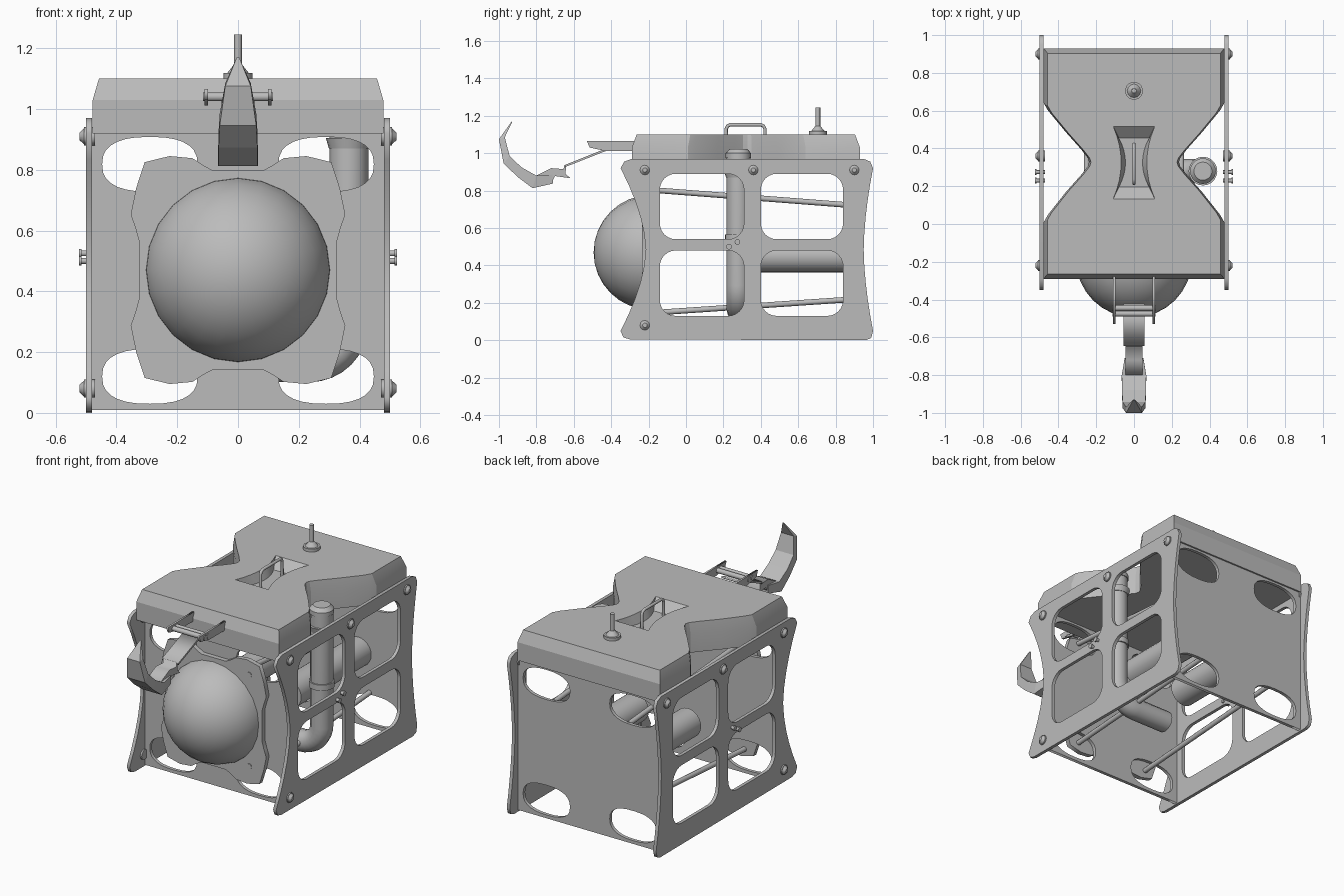
import bpy, bmesh, math
from mathutils import Matrix, Vector

if "Cube" in bpy.data.objects:
    bpy.data.objects.remove(bpy.data.objects["Cube"])

grey = bpy.data.materials.new("plain_grey")
grey.diffuse_color = (0.5, 0.5, 0.5, 1)
grey.use_nodes = True
grey.node_tree.nodes["Principled BSDF"].inputs["Base Color"].default_value = grey.diffuse_color


def finish(name, bm, smooth=None):
    bmesh.ops.remove_doubles(bm, verts=bm.verts, dist=1e-5)
    bmesh.ops.recalc_face_normals(bm, faces=bm.faces)
    me = bpy.data.meshes.new(name)
    bm.to_mesh(me)
    bm.free()
    me.materials.clear()
    me.materials.append(grey)
    ob = bpy.data.objects.new(name, me)
    bpy.context.collection.objects.link(ob)
    if smooth:
        bpy.ops.object.select_all(action='DESELECT')
        ob.select_set(True)
        bpy.context.view_layer.objects.active = ob
        bpy.ops.object.shade_smooth_by_angle(angle=math.radians(smooth))
    return ob


def from_curve(name, loops, matrix, dims='2D', extrude=0, bevel=0, cyclic=True, smooth=None):
    """Filled plate (2D) or round tube (3D) made from a curve and turned into mesh."""
    cu = bpy.data.curves.new("helper_curve", 'CURVE')
    cu.dimensions = dims
    if dims == '2D':
        cu.fill_mode = 'BOTH'
    cu.extrude, cu.bevel_depth, cu.bevel_resolution = extrude, bevel, 4
    cu.use_fill_caps = dims == '3D'
    for pts in loops:
        sp = cu.splines.new('POLY')
        sp.points.add(len(pts) - 1)
        for p, c in zip(sp.points, pts):
            p.co = (*c, 0, 1) if len(c) == 2 else (*c, 1)
        sp.use_cyclic_u = cyclic
    tmp = bpy.data.objects.new("helper", cu)
    bpy.context.collection.objects.link(tmp)
    me = bpy.data.meshes.new_from_object(tmp.evaluated_get(bpy.context.evaluated_depsgraph_get()))
    bpy.data.objects.remove(tmp)
    bm = bmesh.new()
    bm.from_mesh(me)
    bm.transform(matrix)
    return finish(name, bm, smooth)


def side_matrix(x):   # local (u, v) -> world (y, z)
    return Matrix(((0, 0, 1, x), (1, 0, 0, 0), (0, 1, 0, 0), (0, 0, 0, 1)))


def front_matrix(y):  # local (u, v) -> world (x, z)
    return Matrix(((1, 0, 0, 0), (0, 0, -1, y), (0, 1, 0, 0), (0, 0, 0, 1)))


def cyl(name, a, b, r1, r2=None, n=20):
    a, b = Vector(a), Vector(b)
    bm = bmesh.new()
    bmesh.ops.create_cone(bm, cap_ends=True, segments=n, radius1=r1,
                          radius2=r1 if r2 is None else r2, depth=(b - a).length)
    rot = Vector((0, 0, 1)).rotation_difference(b - a).to_matrix().to_4x4()
    bm.transform(Matrix.Translation((a + b) / 2) @ rot)
    return finish(name, bm, 40)


def loft(name, rings, smooth=None):
    bm = bmesh.new()
    vs = [[bm.verts.new(p) for p in r] for r in rings]
    n = len(vs[0])
    for a, b in zip(vs, vs[1:]):
        for i in range(n):
            bm.faces.new((a[i], a[(i + 1) % n], b[(i + 1) % n], b[i]))
    bm.faces.new(vs[0])
    bm.faces.new(vs[-1])
    return finish(name, bm, smooth)


def round_rect(x0, x1, y0, y1, r):
    pts = []
    for k, (cx, cy) in enumerate(((x1 - r, y1 - r), (x0 + r, y1 - r), (x0 + r, y0 + r), (x1 - r, y0 + r))):
        for i in range(7):
            t = math.radians(90 * k + 15 * i)
            pts.append((cx + r * math.cos(t), cy + r * math.sin(t)))
    return pts


def bow(y_end, y_mid, z0, z1, n=10):  # bowed edge of the side plates
    zs = [z0 + (z1 - z0) * i / n for i in range(n + 1)]
    return [(y_mid + (y_end - y_mid) * abs((z - 0.485) / 0.435) ** 1.7, z) for z in zs]


# side plates with four windows, bolts and small knobs
outline = ([(-0.30, 0.005), (0.96, 0), (0.99, 0.012)] + bow(1.0, 0.95, 0.05, 0.92)
           + [(0.985, 0.955), (0.95, 0.97), (-0.29, 0.97), (-0.33, 0.955)]
           + bow(-0.35, -0.215, 0.92, 0.05) + [(-0.335, 0.015)])
windows = [round_rect(a, b, c, d, 0.085) for a, b in ((-0.14, 0.31), (0.40, 0.84))
           for c, d in ((0.13, 0.48), (0.54, 0.89))]
for s, side in ((1, "right"), (-1, "left")):
    from_curve(side + "_side_plate", [outline] + windows, side_matrix(0.49 * s), extrude=0.01)
    for y, z in ((-0.22, 0.91), (0.36, 0.91), (0.90, 0.91), (-0.22, 0.08)):
        cyl(side + "_bolt_washer", (0.47 * s, y, z), (0.507 * s, y, z), 0.03, n=12)
        cyl(side + "_bolt_head", (0.507 * s, y, z), (0.522 * s, y, z), 0.026, 0.012, 12)
    for y, z in ((0.23, 0.50), (0.275, 0.525)):
        cyl(side + "_knob_stem", (0.47 * s, y, z), (0.52 * s, y, z), 0.01, n=10)
        cyl(side + "_knob_head", (0.515 * s, y, z), (0.523 * s, y, z), 0.015, n=10)

# front and back plates with oval corner holes
def oval(cx, cz, rx, rz):
    f = lambda c: math.copysign(abs(c) ** 0.8, c)
    return [(cx + rx * f(math.cos(t)), cz + rz * f(math.sin(t)))
            for t in (math.tau * i / 28 for i in range(28))]

panel = [(-0.48, 0.01), (0.48, 0.01), (0.48, 0.925), (-0.48, 0.925)]
holes = [oval(x, z, 0.157, 0.09) for x in (-0.29, 0.29) for z in (0.12, 0.818)]
from_curve("front_plate", [panel] + holes, front_matrix(-0.195), extrude=0.01)
from_curve("back_plate", [panel] + holes, front_matrix(0.91), extrude=0.01)

# dome flange, built from one quarter of its outline
quarter = [(0.325, 0.093), (0.338, 0.14), (0.353, 0.183), (0.335, 0.27), (0.307, 0.355),
           (0.225, 0.375), (0.15, 0.368), (0.115, 0.345), (0.083, 0.328)]
half = quarter + [(-x, z) for x, z in reversed(quarter)]
flange = [(x, 0.47 + z) for x, z in half] + [(-x, 0.47 - z) for x, z in half]
from_curve("dome_flange", [flange], front_matrix(-0.22), extrude=0.014)
for x in (-0.24, 0.24):
    for z in (0.205, 0.758):
        cyl("flange_screw", (x, -0.22, z), (x, -0.238, z), 0.016, n=14)

# glass dome
bm = bmesh.new()
bmesh.ops.create_uvsphere(bm, u_segments=24, v_segments=16, radius=0.307)
bm.transform(Matrix.Translation((0, -0.187, 0.47)) @ Matrix.Rotation(math.pi / 2, 4, 'X'))
bmesh.ops.bisect_plane(bm, geom=bm.verts[:] + bm.edges[:] + bm.faces[:],
                       plane_co=(0, -0.19, 0), plane_no=(0, 1, 0), clear_outer=True)
finish("front_dome", bm, 60)

# tie rods and twin inner canisters
for x in (-0.25, 0.25):
    cyl("upper_tie_rod", (x, -0.2, 0.805), (x, 0.905, 0.72), 0.015, n=10)
    cyl("lower_tie_rod", (x, -0.2, 0.145), (x, 0.905, 0.22), 0.015, n=10)
for x in (-0.175, 0.175):
    cyl("inner_canister", (x, 0.23, 0.45), (x, 0.905, 0.45), 0.087, n=24)

# bent pipe with couplings and cap
path = [(0.365, 0.28, 0.98)]
path += [(0.235 + 0.13 * math.cos(t), 0.28, 0.295 - 0.13 * math.sin(t))
         for t in (math.pi / 2 * i / 8 for i in range(9))] + [(0.0, 0.28, 0.165)]
from_curve("bent_pipe", [path], Matrix(), '3D', bevel=0.064, cyclic=False, smooth=40)
cyl("pipe_coupling", (0.365, 0.28, 0.53), (0.365, 0.28, 0.565), 0.071)
cyl("pipe_collar", (0.365, 0.28, 0.87), (0.365, 0.28, 0.905), 0.066, 0.076)
cyl("pipe_cap", (0.365, 0.28, 0.975), (0.365, 0.28, 1.0), 0.068)
cyl("pipe_cap_top", (0.365, 0.28, 1.0), (0.365, 0.28, 1.022), 0.068, 0.048)

# hourglass float on top with handle recess
right = [(0.478, -0.29), (0.478, 0.01), (0.455, 0.05), (0.36, 0.17), (0.28, 0.26), (0.245, 0.305),
         (0.238, 0.328), (0.245, 0.35), (0.28, 0.395), (0.36, 0.485), (0.455, 0.60), (0.478, 0.64), (0.478, 0.93)]
plan = right + [(-x, y) for x, y in reversed(right)]
ring = lambda z, k: [(x * k, 0.32 + (y - 0.32) * k, z) for x, y in plan]
hull = loft("top_float", [ring(0.92, 1), ring(1.03, 1), ring(1.10, 0.957)])


def recess_ring(xe, xm, hy, z):
    r = [(xm + (xe - xm) * (i / 4) ** 2, 0.325 + hy * i / 4, z) for i in range(-4, 5)]
    return r + [(-x, y, zz) for x, y, zz in reversed(r)]


cutter = loft("recess_cutter", [recess_ring(0.08, 0.045, 0.13, 1.045), recess_ring(0.11, 0.068, 0.192, 1.10),
                                recess_ring(0.12, 0.075, 0.21, 1.12)])
cutter.hide_render = True
mod = hull.modifiers.new("recess", 'BOOLEAN')
mod.operation, mod.solver, mod.object = 'DIFFERENCE', 'EXACT', cutter
bpy.ops.object.select_all(action='DESELECT')
hull.select_set(True)
bpy.context.view_layer.objects.active = hull
bpy.ops.object.modifier_apply(modifier=mod.name)
bpy.data.objects.remove(cutter)
bpy.ops.object.shade_smooth_by_angle(angle=math.radians(20))

# carry handle
handle = [(0, 0.215, 1.04), (0, 0.215, 1.13), (0, 0.222, 1.145), (0, 0.237, 1.152),
          (0, 0.40, 1.152), (0, 0.415, 1.145), (0, 0.422, 1.13), (0, 0.422, 1.04)]
from_curve("carry_handle", [handle], Matrix(), '3D', bevel=0.009, cyclic=False, smooth=50)

# antenna
cyl("antenna_base", (0, 0.705, 1.095), (0, 0.705, 1.118), 0.048, n=12)
cyl("antenna_cone", (0, 0.705, 1.118), (0, 0.705, 1.145), 0.036, 0.014, 12)
cyl("antenna_rod", (0, 0.705, 1.14), (0, 0.705, 1.245), 0.013, n=10)

# gripper bracket
cheek = [(-0.27, 1.012), (-0.43, 1.012), (-0.515, 1.03), (-0.53, 1.065), (-0.27, 1.065)]
for x in (-0.105, 0.105):
    from_curve("bracket_cheek", [cheek], side_matrix(x), extrude=0.006)
for y in (-0.445, -0.475):
    cyl("bracket_crossbar", (-0.115, y, 1.04), (0.115, y, 1.04), 0.015, n=10)

# gripper arm, wrist and claw
arm = [(-0.42, 1.028), (-0.42, 1.015), (-0.646, 0.926), (-0.646, 0.938)]
from_curve("gripper_arm", [arm], side_matrix(0), extrude=0.055)
wrist = [(-0.65, 0.938), (-0.64, 0.935), (-0.645, 0.89), (-0.617, 0.866), (-0.70, 0.878), (-0.72, 0.84),
         (-0.80, 0.83), (-0.80, 0.88), (-0.72, 0.92), (-0.655, 0.915)]
from_curve("gripper_wrist", [wrist], side_matrix(0), extrude=0.045)
claw = [((-0.71, 0.838), (-0.715, 0.885), 0.05), ((-0.82, 0.813), (-0.80, 0.88), 0.065),
        ((-0.90, 0.873), (-0.88, 0.925), 0.064), ((-0.975, 0.945), (-0.943, 0.985), 0.06),
        ((-1.0, 1.075), (-0.969, 1.085), 0.042), ((-0.932, 1.17), (-0.929, 1.168), 0.004)]
loft("gripper_claw", [[(-w, *o), (w, *o), (w, *i), (-w, *i)] for o, i, w in claw])
